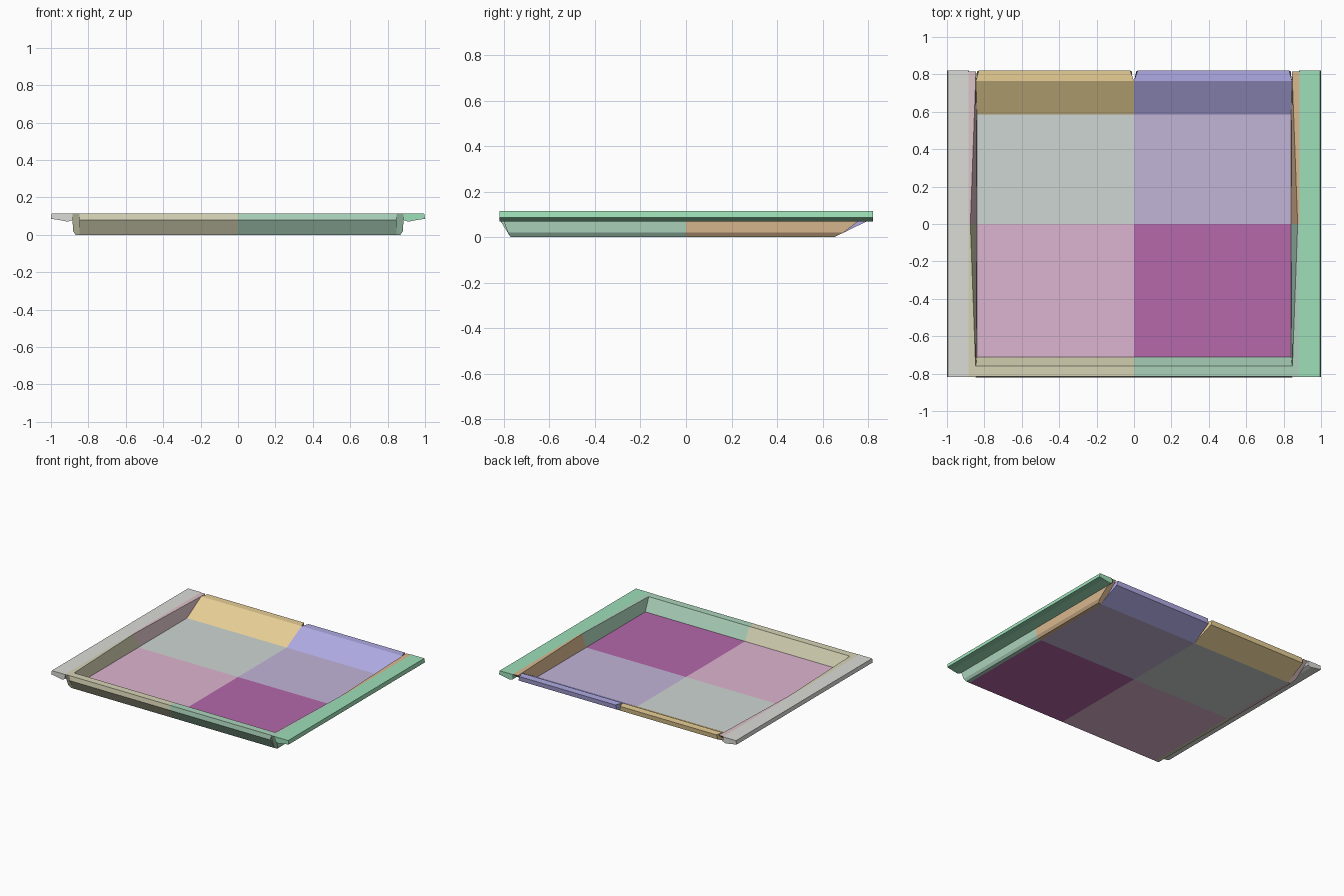
import bpy, bmesh

if "Cube" in bpy.data.objects:
    bpy.data.objects.remove(bpy.data.objects["Cube"])


def loft(name, sections, color, closed=False, cap_start=False, cap_end=False):
    """Bridge matching cross-sections into one flat-shaded part."""
    bm = bmesh.new()
    rows = [[bm.verts.new(p) for p in s] for s in sections]
    n = len(rows[0])
    for a, b in zip(rows, rows[1:]):
        for i in range(n if closed else n - 1):
            j = (i + 1) % n
            bm.faces.new((a[i], a[j], b[j], b[i]))
    if cap_start:
        bm.faces.new(rows[0])
    if cap_end:
        bm.faces.new(rows[-1])
    bmesh.ops.recalc_face_normals(bm, faces=bm.faces)
    mesh = bpy.data.meshes.new(name)
    bm.to_mesh(mesh)
    bm.free()
    mat = bpy.data.materials.new(name + "_colour")
    mat.diffuse_color = (*color, 1)
    mat.use_nodes = True
    mat.node_tree.nodes["Principled BSDF"].inputs["Base Color"].default_value = mat.diffuse_color
    mesh.materials.append(mat)
    ob = bpy.data.objects.new(name, mesh)
    bpy.context.collection.objects.link(ob)
    return ob


TOP, LIP, FLOOR = 0.115, 0.08, 0.02
IN_X = 0.84

# y, z profiles from the inner foot over the rim to the outer foot
FRONT = [(-0.71, FLOOR), (-0.76, TOP), (-0.815, TOP), (-0.82, LIP), (-0.77, 0)]
BACK = [(0.585, FLOOR), (0.765, TOP), (0.82, TOP), (0.815, LIP), (0.65, 0)]


def end_y(z, back):
    t = min(z / LIP, 1)
    return 0.65 + 0.165 * t if back else -0.77 - 0.047 * t


def side_section(sx, inner_top, y_of):
    pts = [(IN_X, FLOOR), (inner_top, TOP), (0.886, TOP),
           (0.882, FLOOR), (0.868, 0), (IN_X, 0)]
    return [(sx * x, y_of(z), z) for x, z in pts]


COLORS = {
    "left": dict(floor_front=(.72, .46, .63), floor_back=(.62, .67, .65),
                 front_wall=(.67, .65, .46), back_wall=(.8, .62, .3),
                 side_front=(.67, .65, .46), side_back=(.72, .54, .57),
                 handle=(.71, .72, .68)),
    "right": dict(floor_front=(.46, .14, .4), floor_back=(.54, .46, .68),
                  front_wall=(.41, .65, .5), back_wall=(.43, .4, .77),
                  side_front=(.41, .65, .5), side_back=(.7, .48, .28),
                  handle=(.34, .74, .48)),
}

for side, sx in (("left", -1), ("right", 1)):
    col = COLORS[side]

    # Floor panels: top and underside
    for part, inner, outer in (("floor_front", -0.71, -0.77),
                               ("floor_back", 0.585, 0.65)):
        prof = [(0, FLOOR), (inner, FLOOR), (outer, 0), (0, 0)]
        loft(f"{part}_{side}",
             [[(sx * x, y, z) for y, z in prof] for x in (0, IN_X)], col[part])

    # Front wall half
    loft(f"front_wall_{side}",
         [[(sx * x, y, z) for y, z in FRONT] for x in (0, 0.848)],
         col["front_wall"], cap_end=True)

    # Back wall half, with a small notch where the halves meet at the rim
    start = [0, 0, 0.02, 0.012, 0]
    end = [0.845, 0.845, 0.83, 0.84, 0.845]
    loft(f"back_wall_{side}",
         [[(sx * x, y, z) for x, (y, z) in zip(xs, BACK)]
          for xs in (start, end)],
         col["back_wall"], cap_start=True, cap_end=True)

    # Side wall halves, bowed outward at the middle of the rim
    mid = side_section(sx, 0.875, lambda z: 0)
    for part, back in (("side_front", False), ("side_back", True)):
        tip = side_section(sx, 0.845, lambda z: end_y(z, back))
        loft(f"{part}_{side}", [mid, tip], col[part], cap_end=True)

    # Handle flange running the full depth
    flange = [(0.885, TOP), (0.995, TOP), (1.0, 0.086),
              (0.96, 0.08), (0.91, 0.07), (0.883, 0.08)]
    loft(f"handle_{side}",
         [[(sx * x, y, z) for x, z in flange] for y in (-0.818, 0.82)],
         col["handle"], closed=True, cap_start=True, cap_end=True)
